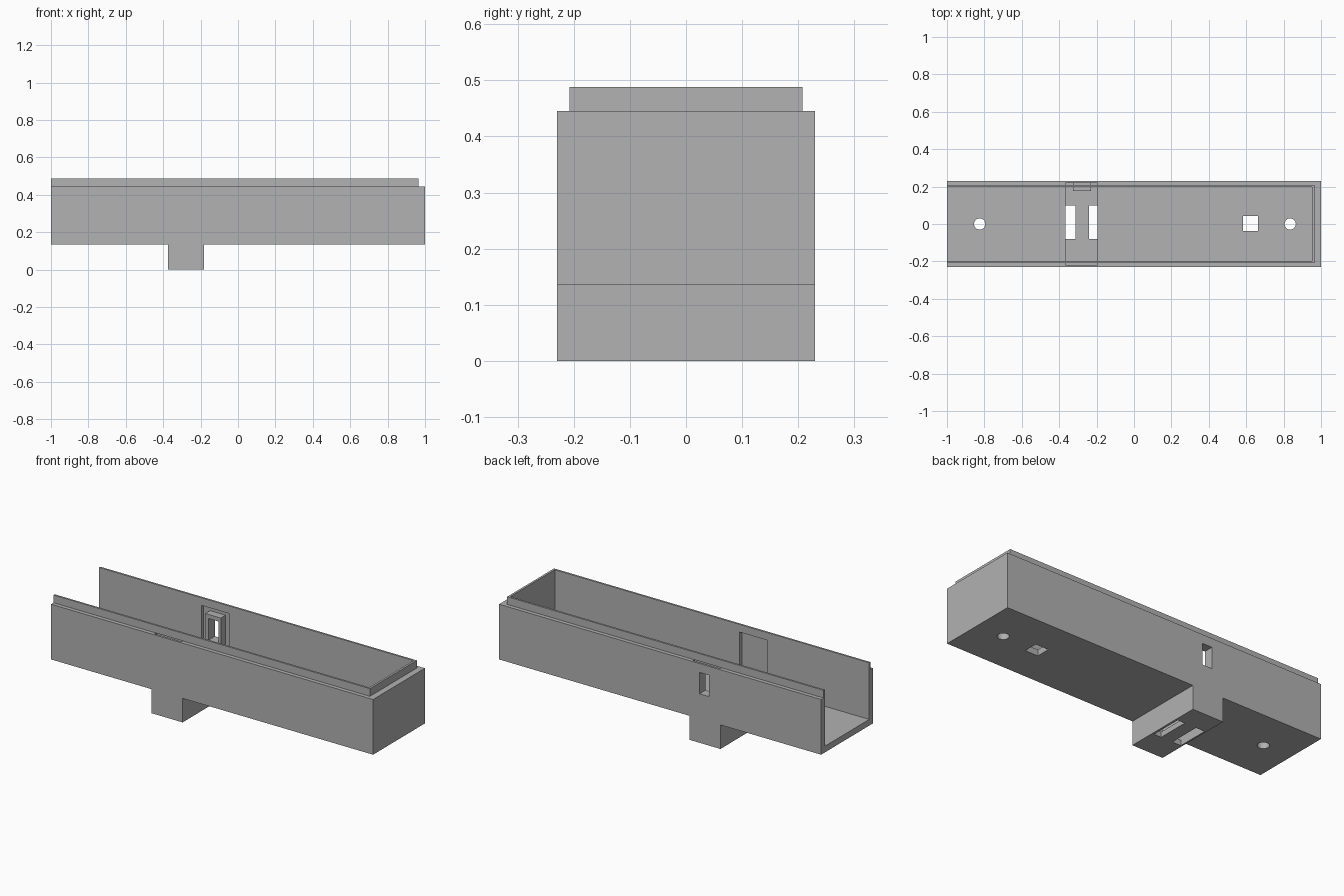
import bpy
import bmesh
from mathutils import Matrix, Vector

old = bpy.data.objects.get("Cube")
if old:
    bpy.data.objects.remove(old, do_unlink=True)

grey = bpy.data.materials.new("plain grey")
grey.use_nodes = True
grey.diffuse_color = (0.445, 0.445, 0.445, 1)
grey.node_tree.nodes["Principled BSDF"].inputs["Base Color"].default_value = grey.diffuse_color


def finish(name, bm):
    bmesh.ops.recalc_face_normals(bm, faces=bm.faces[:])
    mesh = bpy.data.meshes.new(name)
    bm.to_mesh(mesh)
    bm.free()
    mesh.materials.append(grey)
    ob = bpy.data.objects.new(name, mesh)
    bpy.context.collection.objects.link(ob)
    return ob


def box(name, x, y, z):
    """Box from (low, high) pairs along each axis."""
    bm = bmesh.new()
    bmesh.ops.create_cube(bm, size=1)
    size = Vector((x[1] - x[0], y[1] - y[0], z[1] - z[0]))
    mid = Vector((sum(x), sum(y), sum(z))) / 2
    bmesh.ops.transform(bm, verts=bm.verts[:],
                        matrix=Matrix.Translation(mid) @ Matrix.Diagonal(size).to_4x4())
    return finish(name, bm)


def cylinder(name, x, radius, depth):
    bm = bmesh.new()
    bmesh.ops.create_cone(bm, cap_ends=True, segments=32, radius1=radius, radius2=radius,
                          depth=depth, matrix=Matrix.Translation((x, 0, FLOOR)))
    return finish(name, bm)


def combine(target, tool, operation="DIFFERENCE", keep=False):
    """Apply a boolean and remove the tool."""
    mod = target.modifiers.new("join", "BOOLEAN")
    mod.operation, mod.object, mod.solver = operation, tool, "EXACT"
    bpy.context.view_layer.update()
    graph = bpy.context.evaluated_depsgraph_get()
    mesh = bpy.data.meshes.new_from_object(target.evaluated_get(graph))
    target.modifiers.clear()
    target.data = mesh
    if not keep:
        bpy.data.objects.remove(tool, do_unlink=True)


HALF = 0.23      # outer half width
INNER = 0.197    # cavity half width
BASE, FLOOR, RIM, TOP = 0.135, 0.17, 0.445, 0.488
FOOT = (-0.375, -0.183)
POCKET = (-0.366, -0.195)

# Tray body with the foot beneath, from a side profile
profile = [(-1, BASE), (FOOT[0], BASE), (FOOT[0], 0), (FOOT[1], 0),
           (FOOT[1], BASE), (1, BASE), (1, RIM), (-1, RIM)]
bm = bmesh.new()
face = bm.faces.new([bm.verts.new((x, -HALF, z)) for x, z in profile])
side = bmesh.ops.extrude_face_region(bm, geom=[face])
bmesh.ops.translate(bm, vec=(0, 2 * HALF, 0),
                    verts=[v for v in side["geom"] if isinstance(v, bmesh.types.BMVert)])
tray = finish("tray_body", bm)

# Stepped lip, then the cavity that is open at one end
combine(tray, box("lip", (-1, 0.965), (-0.208, 0.208), (0.3, TOP)), "UNION")
combine(tray, box("cavity", (-1.1, 0.953), (-INNER, INNER), (FLOOR, 0.6)))

# Pocket in the foot, running up as recesses in both side walls
combine(tray, box("pocket", POCKET, (-0.218, 0.218), (0.03, RIM)))

# Two slots through the foot
for x in ((POCKET[0], -0.312), (-0.24, POCKET[1])):
    combine(tray, box("slot", x, (-0.08, 0.1), (-0.1, 0.1)))

# Screw holes and square opening in the floor
for x in (-0.825, 0.835):
    combine(tray, cylinder("screw_hole", x, 0.03, 0.2))
combine(tray, box("square_hole", (0.583, 0.663), (-0.037, 0.043), (0.1, 0.25)))

# Window through the back wall with a raised frame inside
frame = box("window_frame", (-0.327, -0.23), (0.176, 0.218), (0.25, 0.418))
window = box("window_hole", (-0.305, -0.245), (0.1, 0.3), (0.275, 0.395))
combine(frame, window, keep=True)
combine(tray, window)

for ob in (tray, frame):
    ob.data.name = ob.name
    bpy.ops.object.select_all(action="DESELECT")
    ob.select_set(True)
    bpy.context.view_layer.objects.active = ob
    bpy.ops.object.shade_smooth_by_angle()
